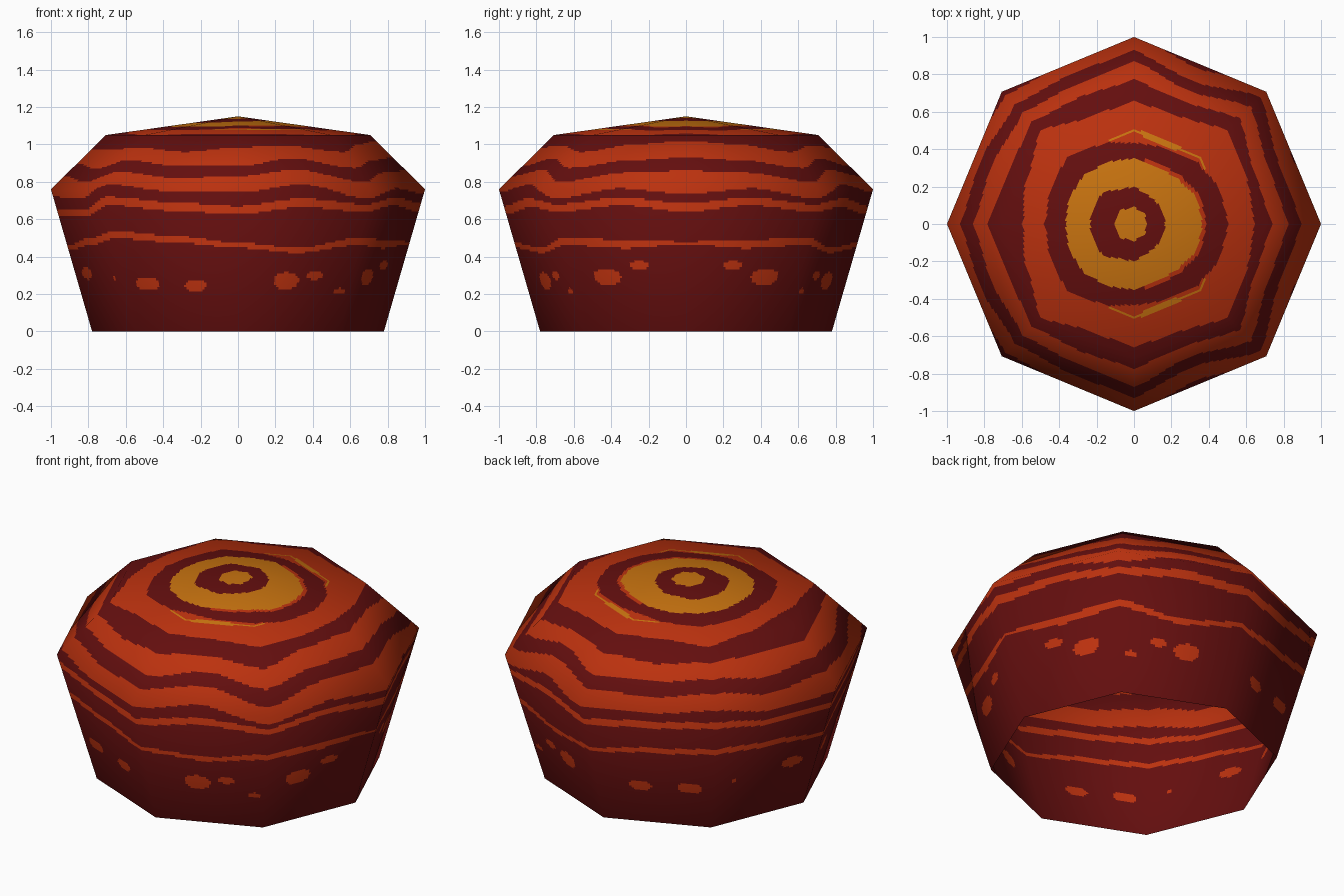
import bpy, math
from mathutils import Vector

if "Cube" in bpy.data.objects:
    bpy.data.objects.remove(bpy.data.objects["Cube"])

SIDES, COLS = 8, 50                      # octagon, columns per side
# profile rings: radius, height, stripe coordinate t, smooth normal (out, up)
RINGS = [(0.78, 0.0, 0.0, (0.96, -0.28)),
         (1.0, 0.76, 0.76, (0.95, 0.27)),
         (0.707, 1.05, 1.05, (0.44, 0.90)),
         (0.0, 1.15, 1.757, (0.0, 1.0))]
ROWS = [64, 34, 60]                      # rows between rings

# Stripe edges, bottom to top, every 22.5 degrees from +x round to -x (mirrored in y)
EDGES = [
    [.468, .445, .462, .42, .447, .475, .497, .465, .435],
    [.480, .490, .500, .447, .475, .508, .535, .50, .46],
    [.64, .675, .64, .665, .625, .645, .675, .615, .62],
    [.685, .715, .68, .71, .67, .69, .72, .65, .655],
    [.735, .765, .71, .785, .745, .75, .785, .71, .72],
    [.86, .85, .80, .865, .83, .82, .855, .80, .83],
    [.93, .915, .875, .925, .885, .885, .915, .87, .90],
    [1.02, 1.0, .96, .99, .985, .96, .985, .97, .975],
    [1.107, 1.055, 1.05, 1.08, 1.097, 1.087, 1.05, 1.087, 1.157],
    [1.247, 1.227, 1.28, 1.285, 1.317, 1.257, 1.247, 1.237, 1.277],
    [1.387, 1.367, 1.417, 1.40, 1.402, 1.372, 1.377, 1.357, 1.387],
    [1.587, 1.580, 1.587, 1.572, 1.557, 1.54, 1.517, 1.507, 1.517],
    [1.687, 1.682, 1.677, 1.672, 1.667, 1.66, 1.652, 1.652, 1.65],
]
DARK, ORANGE, GOLD = 0, 1, 2
BANDS = [0, 1, 0, 1, 0, 1, 0, 1, 0, 1, 0, 2, 0, 2]
# Spots: angle, height, half width in degrees, half height
SPOTS = [(18, .355, 4, .022), (31, .292, 5.4, .045), (49, .217, 2.4, .015),
         (60, .30, 3.2, .023), (71, .27, 5, .045), (107, .245, 4.2, .034),
         (126, .255, 4.5, .034), (144, .29, 1.3, .013), (169, .31, 4.5, .032)]


def wave(values, ang):
    i = min(int(ang / 22.5), 7)
    u = ang / 22.5 - i
    u = u * u * (3 - 2 * u)
    return values[i] * (1 - u) + values[i + 1] * u


def colour_at(ang, t):
    for a, z, w, h in SPOTS:
        if ((ang - a) / w) ** 2 + ((t - z) / h) ** 2 < 1:
            return ORANGE
    edges = [wave(e, ang) for e in EDGES]
    # thin orange fringe outside the gold ring, and a gold sliver beyond it
    if ang < 80 and edges[10] - .022 < t < edges[10]:
        return ORANGE
    if 37 < ang < 107 and abs(t - 1.256) < .014 * math.sin(math.radians((ang - 37) / 70 * 180)):
        return GOLD
    return BANDS[sum(t > e for e in edges)]


def material(name, rgb):
    m = bpy.data.materials.new(name)
    m.diffuse_color = (*rgb, 1)
    m.use_nodes = True
    m.node_tree.nodes["Principled BSDF"].inputs["Base Color"].default_value = m.diffuse_color
    return m


# Octagon outline, split evenly along each straight side
corner = [Vector((math.cos(k * math.tau / SIDES), math.sin(k * math.tau / SIDES)))
          for k in range(SIDES)]
n = SIDES * COLS
outline = [corner[j // COLS].lerp(corner[(j // COLS + 1) % SIDES], (j % COLS) / COLS)
           for j in range(n)]

# Levels from the base to the apex: radius, height, t, normal
levels = []
for k, rows in enumerate(ROWS):
    lo, hi = RINGS[k], RINGS[k + 1]
    for i in range(rows + (k == 2)):
        u = i / rows
        mix = lambda a, b: a + (b - a) * u
        levels.append((mix(lo[0], hi[0]), mix(lo[1], hi[1]), mix(lo[2], hi[2]),
                       mix(lo[3][0], hi[3][0]), mix(lo[3][1], hi[3][1])))

# Faceted dome shell, open underneath
verts, normals, faces, mats = [], [], [], []
for r, z, t, nr, nz in levels[:-1]:
    for p in outline:
        verts.append((p.x * r, p.y * r, z))
        normals.append(Vector((p.x * nr, p.y * nr, nz)).normalized())
apex = len(verts)
verts.append((0, 0, RINGS[3][1]))
normals.append(Vector((0, 0, 1)))
for i in range(len(levels) - 1):
    t = (levels[i][2] + levels[i + 1][2]) / 2
    for j in range(n):
        a, b = i * n + j, i * n + (j + 1) % n
        faces.append((a, b, apex) if i == len(levels) - 2 else (a, b, b + n, a + n))
        ang = (j + .5) / n * 360
        mats.append(colour_at(min(ang, 360 - ang), t))

mesh = bpy.data.meshes.new("striped_dome")
mesh.from_pydata(verts, [], faces)
for m in (material("dark red", (.127, .0045, .0045)),
          material("orange red", (.50, .031, .0045)),
          material("gold", (.58, .172, .005))):
    mesh.materials.append(m)
mesh.polygons.foreach_set("material_index", mats)
mesh.polygons.foreach_set("use_smooth", [True] * len(faces))
mesh.update()
# soft shading across the eight broad facets
mesh.normals_split_custom_set_from_vertices(normals)
dome = bpy.data.objects.new("striped_dome", mesh)
bpy.context.collection.objects.link(dome)
